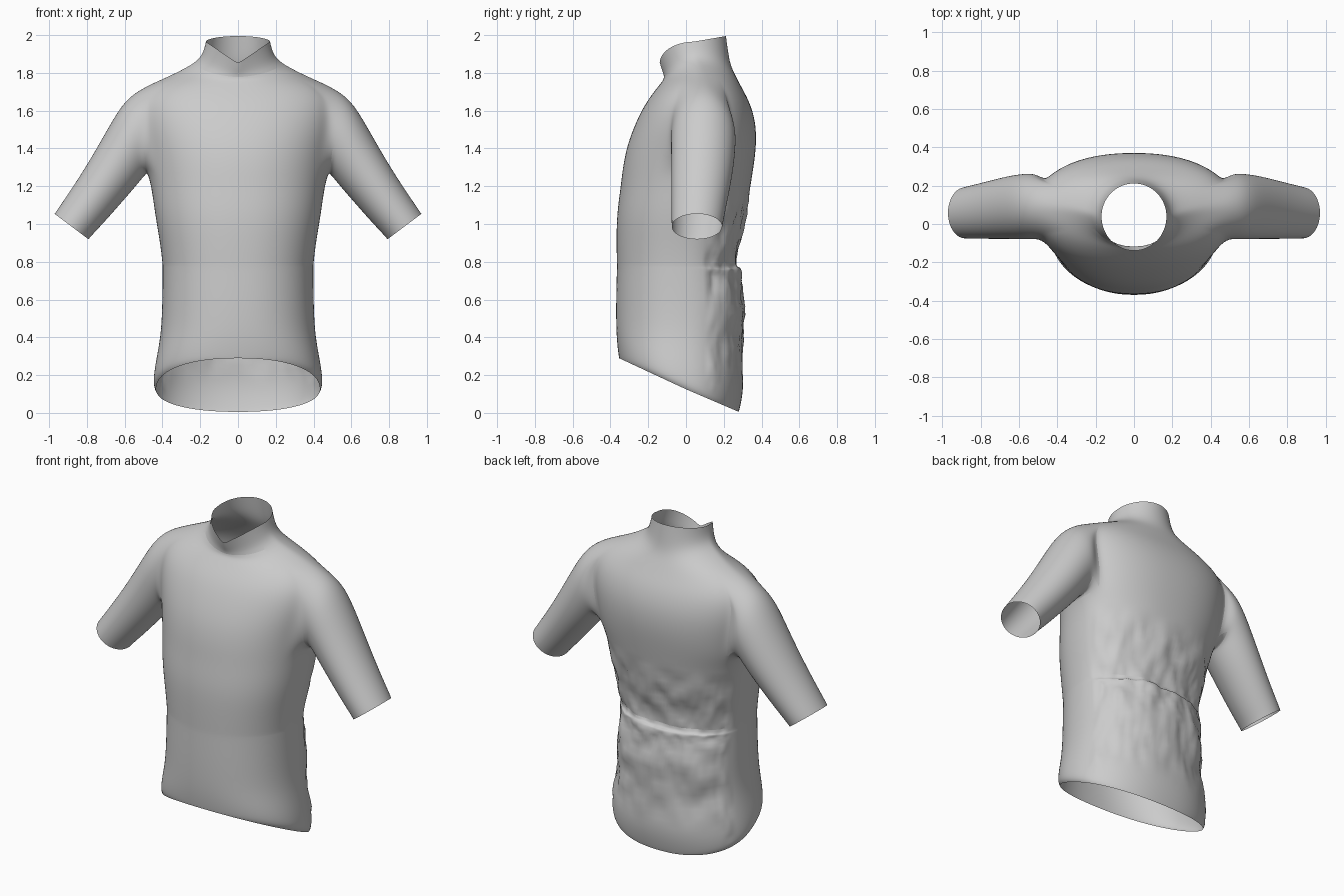
import bpy, bmesh
from math import sin, cos, pi, copysign
from mathutils import Vector

if "Cube" in bpy.data.objects:
    bpy.data.objects.remove(bpy.data.objects["Cube"])

N = 40          # columns around the torso
K = 3           # half width of the armhole in columns
# torso rings: z front, z side, z back, half width, y front, y back, y side
RINGS = [
    (.290, .125, .005, .435, -.355, .280, .00),
    (.305, .150, .030, .452, -.358, .288, .00),
    (.370, .250, .160, .440, -.366, .312, .00),
    (.460, .400, .340, .410, -.371, .284, .00),
    (.600, .560, .520, .402, -.371, .320, .00),
    (.720, .700, .690, .400, -.368, .292, .00),
    (.760, .755, .750, .400, -.367, .290, .00),
    (.775, .770, .765, .400, -.367, .288, .00),   # pocket top
    (.790, .785, .772, .400, -.367, .258, .00),
    (.900, .900, .890, .413, -.369, .285, .00),
    (1.05, 1.05, 1.05, .440, -.368, .318, .01),
    (1.20, 1.19, 1.20, .458, -.346, .342, .04),
    (1.30, 1.27, 1.30, .480, -.336, .358, .08),   # armpit
    (1.42, 1.40, 1.42, .500, -.312, .374, .09),
    (1.54, 1.53, 1.54, .525, -.266, .370, .09),
    (1.64, 1.66, 1.64, .520, -.215, .340, .09),
    (1.71, 1.748, 1.71, .450, -.162, .302, .09),  # shoulder
    (1.75, 1.795, 1.78, .340, -.130, .265, .08),
    (1.775, 1.86, 1.84, .215, -.112, .235, .05),  # collar base
    (1.81, 1.91, 1.92, .183, -.128, .222, .04),
    (1.85, 1.965, 1.995, .170, -.140, .212, .04), # collar top
]
ARMPIT, SHOULDER, COLLAR = 12, 16, 18
# sleeve rings: upper x, z, lower x, z, half depth, y centre
SLEEVE = [
    (.535, 1.705, .487, 1.262, .172, .092),
    (.615, 1.64, .510, 1.235, .174, .092),
    (.710, 1.47, .560, 1.175, .168, .088),
    (.800, 1.315, .635, 1.09, .158, .078),
    (.880, 1.19, .710, 1.005, .147, .068),
    (.955, 1.080, .775, .937, .138, .060),
    (.972, 1.055, .790, .918, .135, .058),
]


def power(v, e):
    return copysign(abs(v) ** e, v)


def ring_point(r, i):
    zf, zs, zb, w, yf, yb, ys = RINGS[r]
    a = 2 * pi * i / N
    e = 1 if r >= COLLAR else .9
    x, s = power(cos(a), e) * w, power(sin(a), e)
    y_end, z_end = (yb, zb) if s > 0 else (yf, zf)
    f = abs(s)
    fz = 1 - abs(cos(a)) if r > COLLAR and s < 0 else f   # V at the throat
    return Vector((x, ys + (y_end - ys) * f, zs + (z_end - zs) * fz))


def is_armhole(r, i):
    near = min(i, N - 1 - i) < K or N // 2 - K <= i < N // 2 + K
    return ARMPIT <= r < SHOULDER and near


# torso with armholes left open
bm = bmesh.new()
grid = [[bm.verts.new(ring_point(r, i)) for i in range(N)] for r in range(len(RINGS))]
for r in range(len(RINGS) - 1):
    for i in range(N):
        if not is_armhole(r, i):
            j = (i + 1) % N
            bm.faces.new((grid[r][i], grid[r][j], grid[r + 1][j], grid[r + 1][i]))

# sleeves grown from the armhole loops
path = [(SHOULDER, k) for k in range(K)]
path += [(r, K) for r in range(SHOULDER, ARMPIT, -1)]
path += [(ARMPIT, k) for k in range(K, -K, -1)]
path += [(r, -K) for r in range(ARMPIT, SHOULDER)]
path += [(SHOULDER, k) for k in range(-K, 0)]
M = len(path)
for side in (1, -1):
    prev = [grid[r][k % N if side > 0 else N // 2 - k] for r, k in path]
    for ux, uz, lx, lz, depth, yc in SLEEVE:
        ring = []
        for m in range(M):
            c, s = cos(2 * pi * m / M) * .5, sin(2 * pi * m / M)
            x, z = (ux + lx) / 2 + (ux - lx) * c, (uz + lz) / 2 + (uz - lz) * c
            ring.append(bm.verts.new((side * x, yc + depth * s, z)))
        for m in range(M):
            n = (m + 1) % M
            bm.faces.new((prev[m], prev[n], ring[n], ring[m]))
        prev = ring

bmesh.ops.delete(bm, geom=[v for v in bm.verts if not v.link_faces], context='VERTS')
bmesh.ops.recalc_face_normals(bm, faces=bm.faces)
mesh = bpy.data.meshes.new("jersey")
bm.to_mesh(mesh)
bm.free()
jersey = bpy.data.objects.new("jersey", mesh)
bpy.context.collection.objects.link(jersey)

# fabric folds around the back pocket
folds = jersey.vertex_groups.new(name="folds")
for v in mesh.vertices:
    if v.co.y > .12 and .2 < v.co.z < 1.1 and abs(v.co.x) < .42:
        folds.add([v.index], 1, 'REPLACE')
sub = jersey.modifiers.new("smooth", 'SUBSURF')
sub.levels = sub.render_levels = 2
cloth = bpy.data.textures.new("cloth", 'CLOUDS')
cloth.noise_scale = .12
disp = jersey.modifiers.new("folds", 'DISPLACE')
disp.texture, disp.vertex_group = cloth, "folds"
disp.strength, disp.mid_level = .045, .5

bpy.context.view_layer.objects.active = jersey
jersey.select_set(True)
bpy.ops.object.shade_smooth_by_angle(angle=pi / 4)
